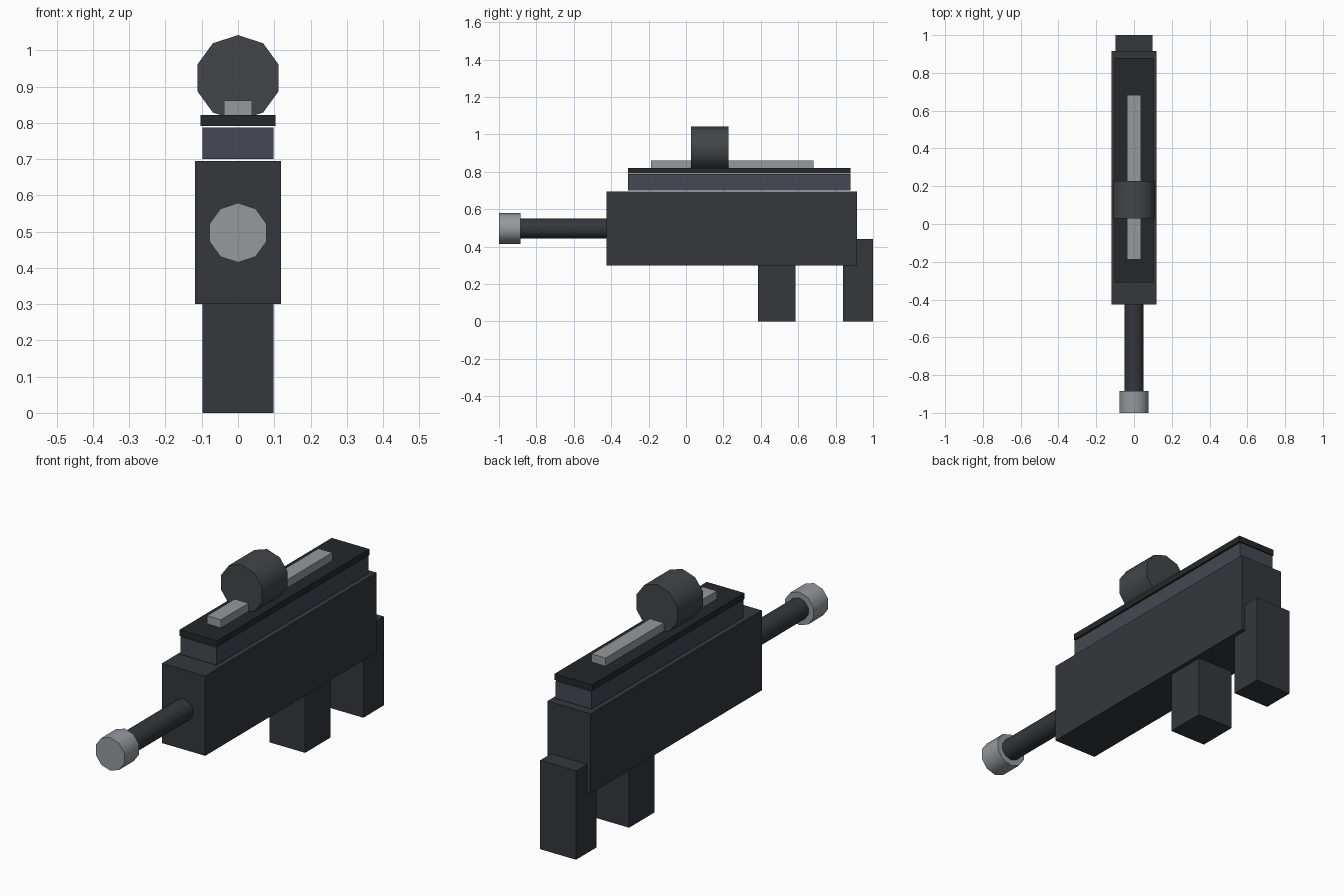
import bpy, math

if "Cube" in bpy.data.objects:
    bpy.data.objects.remove(bpy.data.objects["Cube"])


def material(name, rgb):
    m = bpy.data.materials.new(name)
    m.diffuse_color = (*rgb, 1)
    m.use_nodes = True
    m.node_tree.nodes["Principled BSDF"].inputs["Base Color"].default_value = m.diffuse_color
    return m


dark = material("dark_grey", (0.035, 0.038, 0.045))
black = material("black", (0.018, 0.02, 0.022))
slate = material("slate", (0.06, 0.065, 0.085))
charcoal = material("charcoal", (0.055, 0.06, 0.066))
light = material("light_grey", (0.30, 0.32, 0.34))


def box(name, half_width, y0, y1, z0, z1, mat):
    bpy.ops.mesh.primitive_cube_add(size=1, location=(0, (y0 + y1) / 2, (z0 + z1) / 2))
    o = bpy.context.object
    o.name = name
    o.scale = (2 * half_width, y1 - y0, z1 - z0)
    bpy.ops.object.transform_apply(location=False, rotation=False, scale=True)
    o.data.materials.append(mat)


def tube(name, radius, y0, y1, z, mat):
    # ten-sided cylinder along y with a corner pointing up
    bpy.ops.mesh.primitive_cylinder_add(vertices=10, radius=radius, depth=y1 - y0,
                                        location=(0, (y0 + y1) / 2, z),
                                        rotation=(math.pi / 2, 0, 0))
    o = bpy.context.object
    o.name = name
    o.data.materials.append(mat)
    bpy.ops.object.shade_smooth_by_angle(angle=math.radians(40))


# Main housing and the layers stacked on it
box("body", 0.118, -0.425, 0.915, 0.30, 0.695, dark)
box("upper_block", 0.098, -0.31, 0.88, 0.70, 0.787, slate)
box("top_plate", 0.103, -0.31, 0.88, 0.791, 0.821, black)
box("sight_rail", 0.038, -0.187, 0.683, 0.821, 0.861, light)

# Grip and rear stock hanging below
box("grip", 0.098, 0.385, 0.585, 0.0, 0.30, dark)
box("stock", 0.098, 0.84, 1.0, 0.0, 0.44, dark)

# Round parts
tube("scope", 0.118, 0.028, 0.228, 0.924, charcoal)
tube("barrel", 0.053, -0.89, -0.40, 0.497, dark)
tube("muzzle", 0.082, -1.0, -0.885, 0.497, light)
